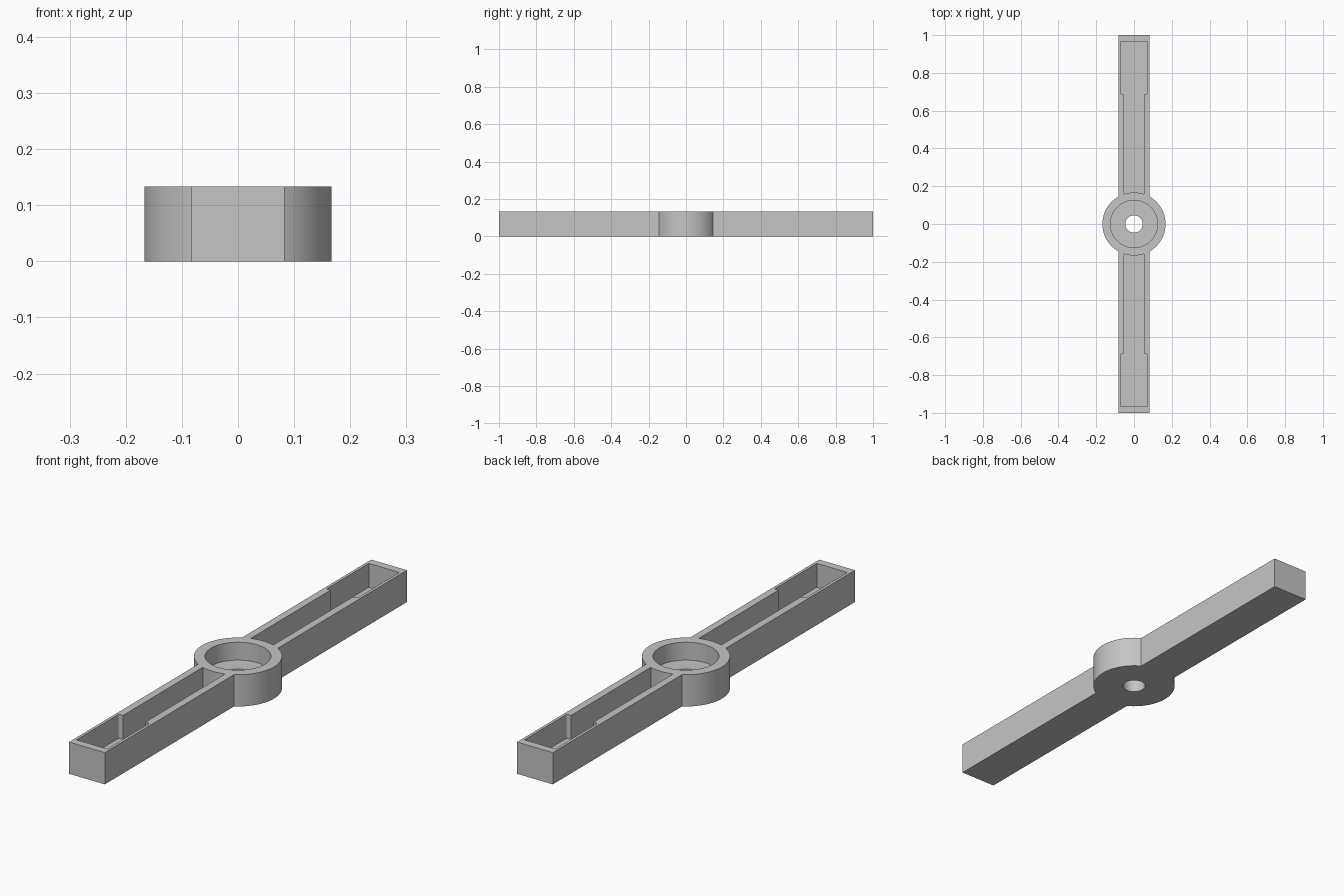
import bpy
import bmesh
from math import sin, cos, asin, acos, pi, radians

HEIGHT = 0.133
HUB_R = 0.167
BORE_R = 0.125
HOLE_R = 0.046
ARM_HALF = 0.083
POCKET_FLOOR = 0.033
BORE_FLOOR = 0.058

old = bpy.data.objects.get("Cube")
if old:
    bpy.data.objects.remove(old, do_unlink=True)

grey = bpy.data.materials.new("light grey plastic")
grey.use_nodes = True
colour = (0.56, 0.56, 0.56, 1)
grey.diffuse_color = colour
grey.node_tree.nodes["Principled BSDF"].inputs["Base Color"].default_value = colour


def arc(r, start, end, steps, cx=0, cy=0):
    """Points along a circular arc, angles in radians."""
    return [(cx + r * cos(start + (end - start) * i / steps),
             cy + r * sin(start + (end - start) * i / steps))
            for i in range(steps + 1)]


def prism(name, outline, z0, z1):
    """Extrude a flat outline between two heights."""
    bm = bmesh.new()
    face = bm.faces.new([bm.verts.new((x, y, z0)) for x, y in outline])
    top = bmesh.ops.extrude_face_region(bm, geom=[face])["geom"]
    verts = [v for v in top if isinstance(v, bmesh.types.BMVert)]
    bmesh.ops.translate(bm, verts=verts, vec=(0, 0, z1 - z0))
    bmesh.ops.recalc_face_normals(bm, faces=bm.faces)
    mesh = bpy.data.meshes.new(name)
    bm.to_mesh(mesh)
    bm.free()
    mesh.materials.append(grey)
    obj = bpy.data.objects.new(name, mesh)
    bpy.context.collection.objects.link(obj)
    return obj


def circle(r, steps=72):
    return arc(r, 0, 2 * pi, steps)[:-1]


def pocket_outline(sign):
    """Arm pocket: curved hub end, narrow channel, wider outer bay."""
    narrow, wide, step, end, fillet = 0.052, 0.071, 0.686, 0.967, 0.008
    a = acos(narrow / HUB_R)
    right = [(narrow, step)]
    right += arc(fillet, -pi / 2, 0, 5, wide - fillet, step + fillet)
    right += [(wide, end)]
    left = [(-x, y) for x, y in reversed(right)]
    hub_end = arc(HUB_R, pi - a, a, 12)
    return [(x, sign * y) for x, y in right + left + hub_end]


# Two arms and the round hub as one outline
joint = acos(ARM_HALF / HUB_R)
side = [(ARM_HALF, -1)] + arc(HUB_R, -joint, joint, 40) + [(ARM_HALF, 1)]
body = prism("hub_with_two_arms", side + [(-x, -y) for x, y in side], 0, HEIGHT)

# Pockets, bearing seat and shaft hole
above = HEIGHT + 0.1
cutters = [
    prism("front_pocket_cutter", pocket_outline(-1), POCKET_FLOOR, above),
    prism("back_pocket_cutter", pocket_outline(1), POCKET_FLOOR, above),
    prism("bore_cutter", circle(BORE_R), BORE_FLOOR, above),
    prism("shaft_hole_cutter", circle(HOLE_R, 48), -0.1, above),
]
bpy.ops.object.select_all(action='DESELECT')
bpy.context.view_layer.objects.active = body
body.select_set(True)
for cutter in cutters:
    cutter.hide_render = True
    mod = body.modifiers.new(cutter.name, 'BOOLEAN')
    mod.operation = 'DIFFERENCE'
    mod.solver = 'EXACT'
    mod.object = cutter
    bpy.ops.object.modifier_apply(modifier=mod.name)
    bpy.data.objects.remove(cutter, do_unlink=True)

bpy.ops.object.shade_smooth_by_angle(angle=radians(30))
